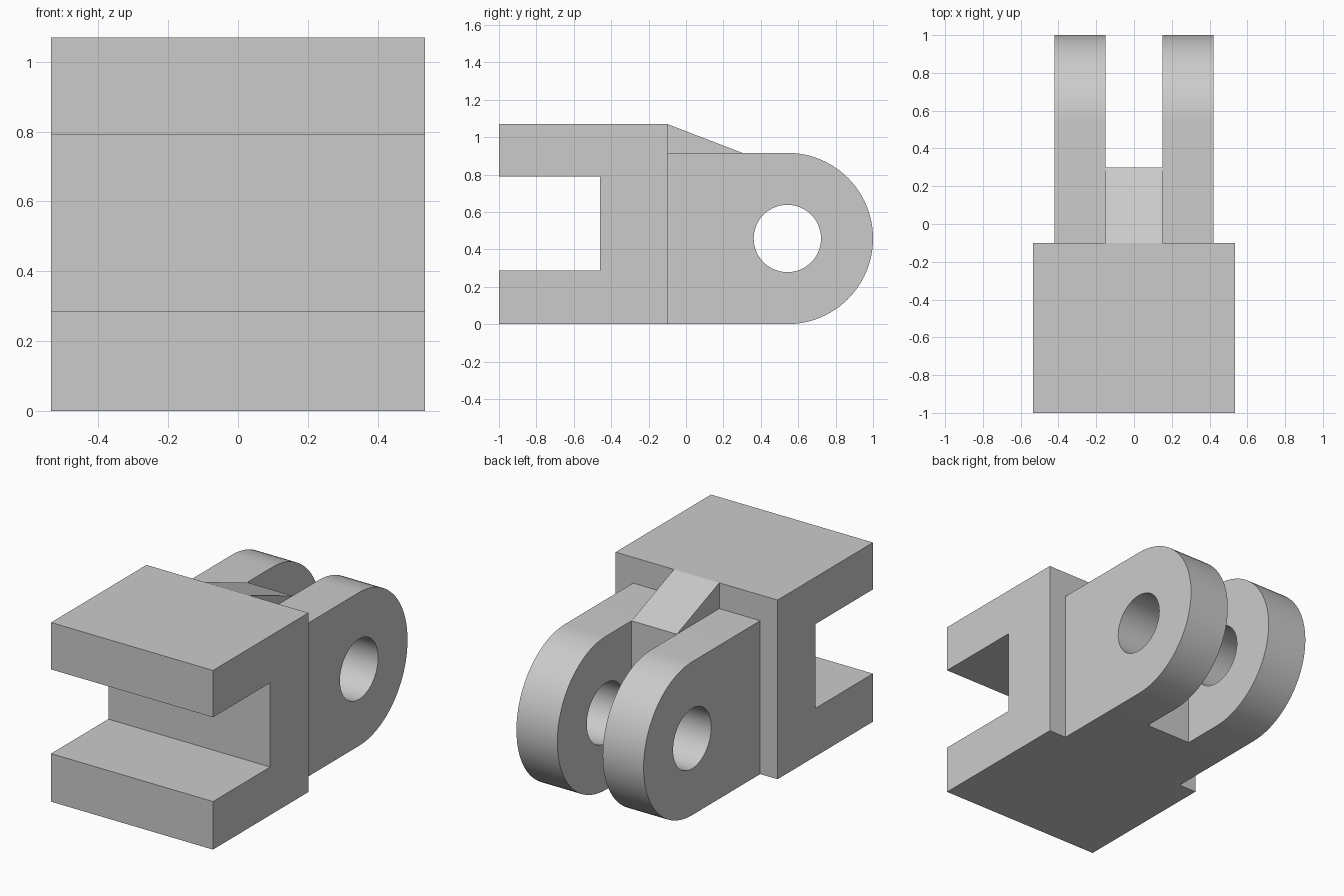
import bpy, bmesh, math

if "Cube" in bpy.data.objects:
    bpy.data.objects.remove(bpy.data.objects["Cube"])


def prism(name, profile, x0, x1):
    """Extrude a (y, z) profile along x from x0 to x1."""
    bm = bmesh.new()
    face = bm.faces.new([bm.verts.new((x0, y, z)) for y, z in profile])
    ext = bmesh.ops.extrude_face_region(bm, geom=[face])
    verts = [v for v in ext["geom"] if isinstance(v, bmesh.types.BMVert)]
    bmesh.ops.translate(bm, verts=verts, vec=(x1 - x0, 0, 0))
    bmesh.ops.recalc_face_normals(bm, faces=bm.faces)
    mesh = bpy.data.meshes.new(name)
    bm.to_mesh(mesh)
    bm.free()
    obj = bpy.data.objects.new(name, mesh)
    bpy.context.collection.objects.link(obj)
    return obj


def arc(y, z, r, start, end, n):
    return [(y + r * math.cos(a), z + r * math.sin(a))
            for a in (start + (end - start) * i / n for i in range(n + 1))]


BLOCK_W, BLOCK_H, BACK = 0.535, 1.07, -0.10
LUG_IN, LUG_OUT, LUG_R, HOLE_R = 0.15, 0.42, 0.458, 0.18
PIN_Y, PIN_Z = 1 - LUG_R, LUG_R

# Slotted block
prism("slotted_block",
      [(-1, 0), (BACK, 0), (BACK, BLOCK_H), (-1, BLOCK_H),
       (-1, 0.79), (-0.46, 0.79), (-0.46, 0.287), (-1, 0.287)],
      -BLOCK_W, BLOCK_W)

# Web with sloped top between the lugs
prism("sloped_web",
      [(BACK, 0), (0.3, 0), (0.3, 2 * LUG_R), (BACK, BLOCK_H)],
      -LUG_IN, LUG_IN)

# Rounded lugs with a pin hole, mirrored across x
lug = prism("hinge_lugs",
            [(BACK, 2 * LUG_R), (BACK, 0)]
            + arc(PIN_Y, PIN_Z, LUG_R, -math.pi / 2, math.pi / 2, 48),
            LUG_IN, LUG_OUT)
cutter = prism("pin_hole_cutter",
               arc(PIN_Y, PIN_Z, HOLE_R, 0, math.tau, 64)[:-1],
               LUG_IN - 0.1, LUG_OUT + 0.1)
cutter.hide_render = True

hole = lug.modifiers.new("pin_hole", 'BOOLEAN')
hole.operation, hole.solver, hole.object = 'DIFFERENCE', 'EXACT', cutter
lug.modifiers.new("mirror", 'MIRROR')

bpy.context.view_layer.objects.active = lug
lug.select_set(True)
for m in [m.name for m in lug.modifiers]:
    bpy.ops.object.modifier_apply(modifier=m)
bpy.data.objects.remove(cutter)
bpy.ops.object.shade_smooth_by_angle(angle=math.radians(30))
